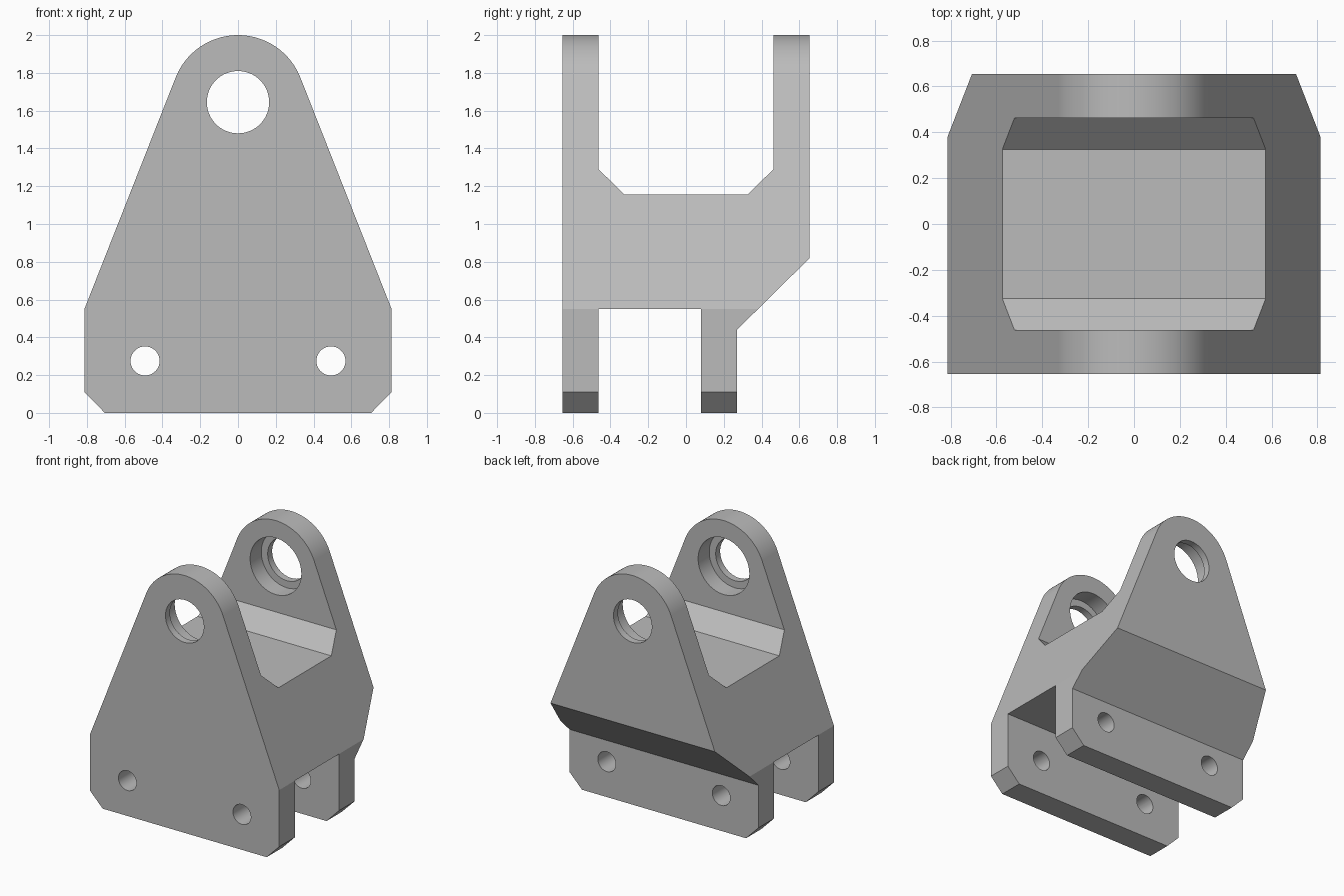
import bpy, bmesh, math
from mathutils import Matrix, Vector

cube = bpy.data.objects.get("Cube")
if cube:
    bpy.data.objects.remove(cube, do_unlink=True)

grey = bpy.data.materials.new("plain grey")
grey.use_nodes = True
colour = (0.5, 0.5, 0.5, 1)
grey.diffuse_color = colour
grey.node_tree.nodes["Principled BSDF"].inputs["Base Color"].default_value = colour

EAR_Z, EAR_R = 1.645, 0.355   # centre and radius of the rounded ears
HALF_D, INNER = 0.655, 0.463  # outer and inner faces of the ears


def finish(bm, name):
    bmesh.ops.recalc_face_normals(bm, faces=bm.faces)
    mesh = bpy.data.meshes.new(name)
    bm.to_mesh(mesh)
    bm.free()
    mesh.materials.append(grey)
    obj = bpy.data.objects.new(name, mesh)
    bpy.context.collection.objects.link(obj)
    return obj


def prism(name, points, start, offset):
    """Extrude a closed outline; start maps outline pairs to 3D."""
    bm = bmesh.new()
    face = bm.faces.new([bm.verts.new(start(a, b)) for a, b in points])
    moved = bmesh.ops.extrude_face_region(bm, geom=[face])["geom"]
    bmesh.ops.translate(bm, vec=offset,
                        verts=[v for v in moved if isinstance(v, bmesh.types.BMVert)])
    return finish(bm, name)


def drill(name, x, z, radius, y0, y1, sides=64):
    """Cylinder lying along y."""
    bm = bmesh.new()
    place = Matrix.Translation((x, (y0 + y1) / 2, z)) @ Matrix.Rotation(math.pi / 2, 4, "X")
    bmesh.ops.create_cone(bm, cap_ends=True, segments=sides, radius1=radius,
                          radius2=radius, depth=y1 - y0, matrix=place)
    return finish(bm, name)


def combine(body, tool, operation):
    tool.hide_render = True
    mod = body.modifiers.new(operation, "BOOLEAN")
    mod.operation, mod.object, mod.solver = operation, tool, "EXACT"
    bpy.context.view_layer.objects.active = body
    bpy.ops.object.modifier_apply(modifier=mod.name)
    bpy.data.objects.remove(tool, do_unlink=True)


# Front outline: chamfered foot, sloping flanks, round top tangent to the flanks
foot = [(0.705, 0), (0.813, 0.11), (0.813, 0.55)]
dx, dz = foot[-1][0], foot[-1][1] - EAR_Z
tangent = math.atan2(dz, dx) + math.acos(EAR_R / math.hypot(dx, dz))
steps = 48
arc = []
for i in range(steps + 1):
    a = tangent + (math.pi - 2 * tangent) * i / steps
    arc.append((EAR_R * math.cos(a), EAR_Z + EAR_R * math.sin(a)))
outline = foot + arc + [(-x, z) for x, z in reversed(foot)]
bracket = prism("clevis_bracket", outline,
                lambda x, z: Vector((x, -HALF_D, z)), Vector((0, 2 * HALF_D, 0)))

# Side outline: two ears above, two legs below, sloped rear underside
side = [(-HALF_D, -0.1), (-INNER, -0.1), (-INNER, 0.55), (0.08, 0.55), (0.08, -0.1),
        (0.27, -0.1), (0.27, 0.44), (HALF_D, 0.82), (HALF_D, 2.1), (INNER, 2.1),
        (INNER, 1.29), (0.325, 1.155), (-0.325, 1.155), (-INNER, 1.29),
        (-INNER, 2.1), (-HALF_D, 2.1)]
combine(bracket, prism("side_shape", side, lambda y, z: Vector((-1, y, z)),
                       Vector((2, 0, 0))), "INTERSECT")

# Pin hole through both ears, with wide counterbores from the inside
combine(bracket, drill("pin_hole", 0, EAR_Z, 0.165, -1, 1), "DIFFERENCE")
combine(bracket, drill("counterbore", 0, EAR_Z, 0.22, -0.6, 0.6), "DIFFERENCE")

# Bolt holes through both legs
for x in (-0.492, 0.492):
    combine(bracket, drill("bolt_hole", x, 0.275, 0.077, -1, 1, 40), "DIFFERENCE")

# Smooth curved walls while keeping flat faces flat
bpy.ops.object.select_all(action="DESELECT")
bracket.select_set(True)
bpy.context.view_layer.objects.active = bracket
bpy.ops.object.shade_smooth_by_angle(angle=math.radians(20))
weighted = bracket.modifiers.new("weighted normals", "WEIGHTED_NORMAL")
weighted.keep_sharp = True
